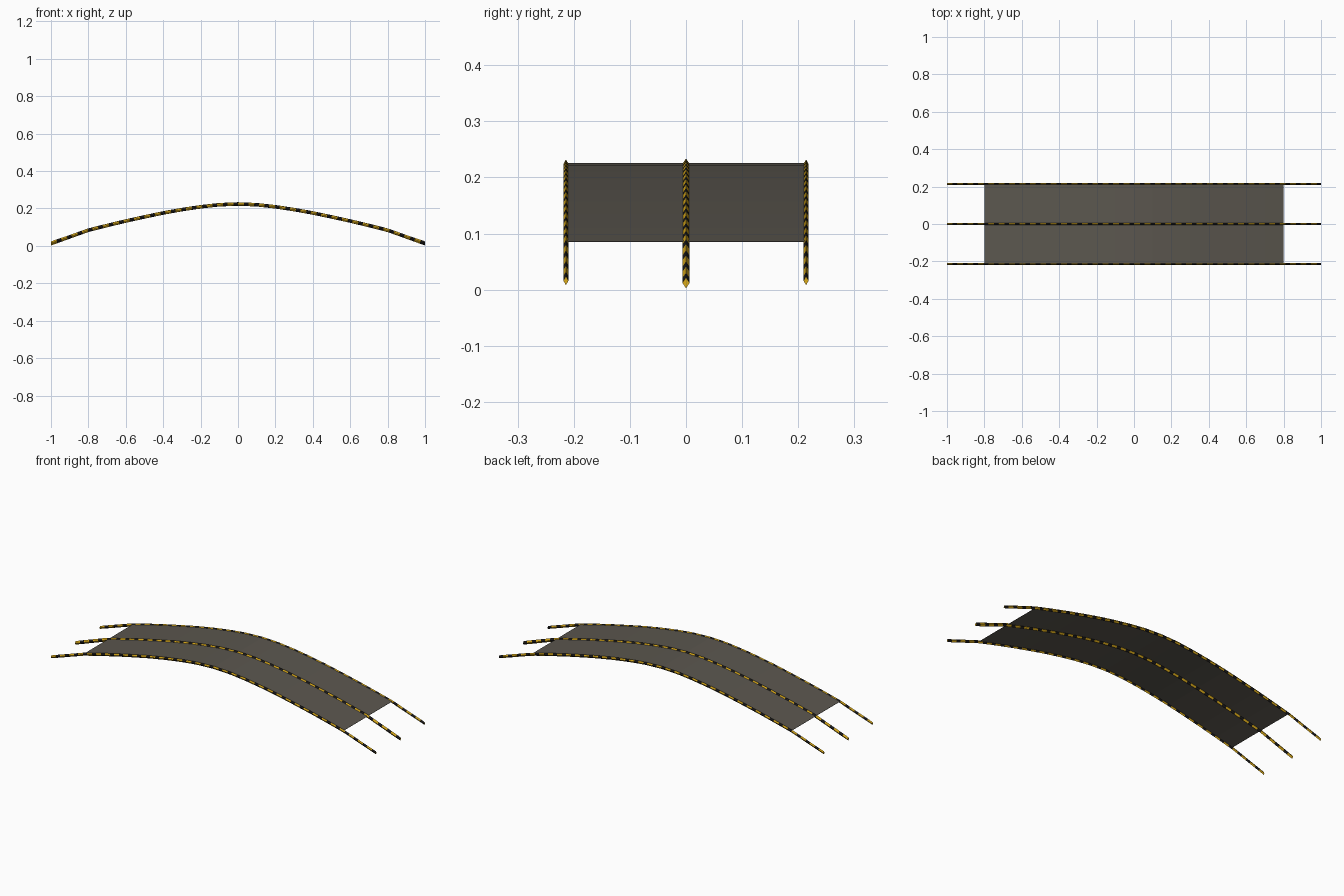
import bpy, bmesh, math
from mathutils import Vector

if "Cube" in bpy.data.objects:
    bpy.data.objects.remove(bpy.data.objects["Cube"])


def mat(name, col):
    m = bpy.data.materials.new(name)
    m.diffuse_color = (*col, 1)
    m.use_nodes = True
    m.node_tree.nodes["Principled BSDF"].inputs["Base Color"].default_value = m.diffuse_color
    return m


GREY = mat("deck grey", (0.105, 0.095, 0.078))
YELLOW = mat("amber", (0.70, 0.40, 0.01))
BLACK = mat("black", (0.012, 0.011, 0.01))

# Height of the arch against distance from the middle
ARCH = [(0, .226), (.1, .222), (.2, .211), (.3, .196), (.4, .178), (.5, .157),
        (.6, .135), (.7, .111), (.8, .086), (.9, .052), (1.0, .018)]


def height(x):
    x = abs(x)
    for (a, za), (b, zb) in zip(ARCH, ARCH[1:]):
        if x <= b:
            return za + (zb - za) * (x - a) / (b - a)
    return ARCH[-1][1]


def finish(name, bm, mats):
    bmesh.ops.recalc_face_normals(bm, faces=bm.faces)
    me = bpy.data.meshes.new(name)
    bm.to_mesh(me)
    bm.free()
    for m in mats:
        me.materials.append(m)
    ob = bpy.data.objects.new(name, me)
    bpy.context.collection.objects.link(ob)


# Arched deck: thin curved slab
def deck(half_len=0.8, half_w=0.213, thick=0.001, n=32):
    bm = bmesh.new()
    rings = []
    for i in range(n + 1):
        x = half_len * (2 * i / n - 1)
        z = height(x)
        rings.append([bm.verts.new(p) for p in (
            (x, -half_w, z), (x, half_w, z),
            (x, half_w, z - thick), (x, -half_w, z - thick))])
    for a, b in zip(rings, rings[1:]):
        for k in range(4):
            bm.faces.new((a[k], a[k - 1], b[k - 1], b[k]))
    bm.faces.new(rings[0])
    bm.faces.new(rings[-1])
    finish("deck", bm, [GREY])


# Diamond-section rail following the arch, in amber and black bands
def rail(name, y, ry, rz, end_drop, bands=36, amber=0.56):
    bm = bmesh.new()
    xs = []
    for i in range(bands):
        start = 2 * i / bands - 1
        xs += [start, start + 2 * amber / bands]
    xs.append(1.0)
    rings = []
    for x in xs:
        tip = max(0, (abs(x) - 0.8) / 0.2)
        z = height(x) - 0.002 - end_drop * tip
        slope = (height(x + .03) - height(x - .03)) / .06 if abs(x) < .97 else -.37 * x
        up = Vector((-slope, 0, 1)).normalized()
        # keep the rail tips within the overall length
        if abs(x) > 0.99:
            up = Vector((0, 0, 1))
        c = Vector((x, y, z))
        side = Vector((0, ry, 0))
        rings.append([bm.verts.new(c + v) for v in (up * rz, side, -up * rz, -side)])
    for i, (a, b) in enumerate(zip(rings, rings[1:])):
        for k in range(4):
            f = bm.faces.new((a[k], a[k - 1], b[k - 1], b[k]))
            f.material_index = i % 2
    bm.faces.new(rings[0])
    bm.faces.new(rings[-1])
    finish(name, bm, [YELLOW, BLACK])


deck()
rail("middle_rail", 0, 0.0065, 0.0095, 0.004)
for side, y in (("front", -0.214), ("back", 0.214)):
    rail(side + "_rail", y, 0.0045, 0.008, 0)
